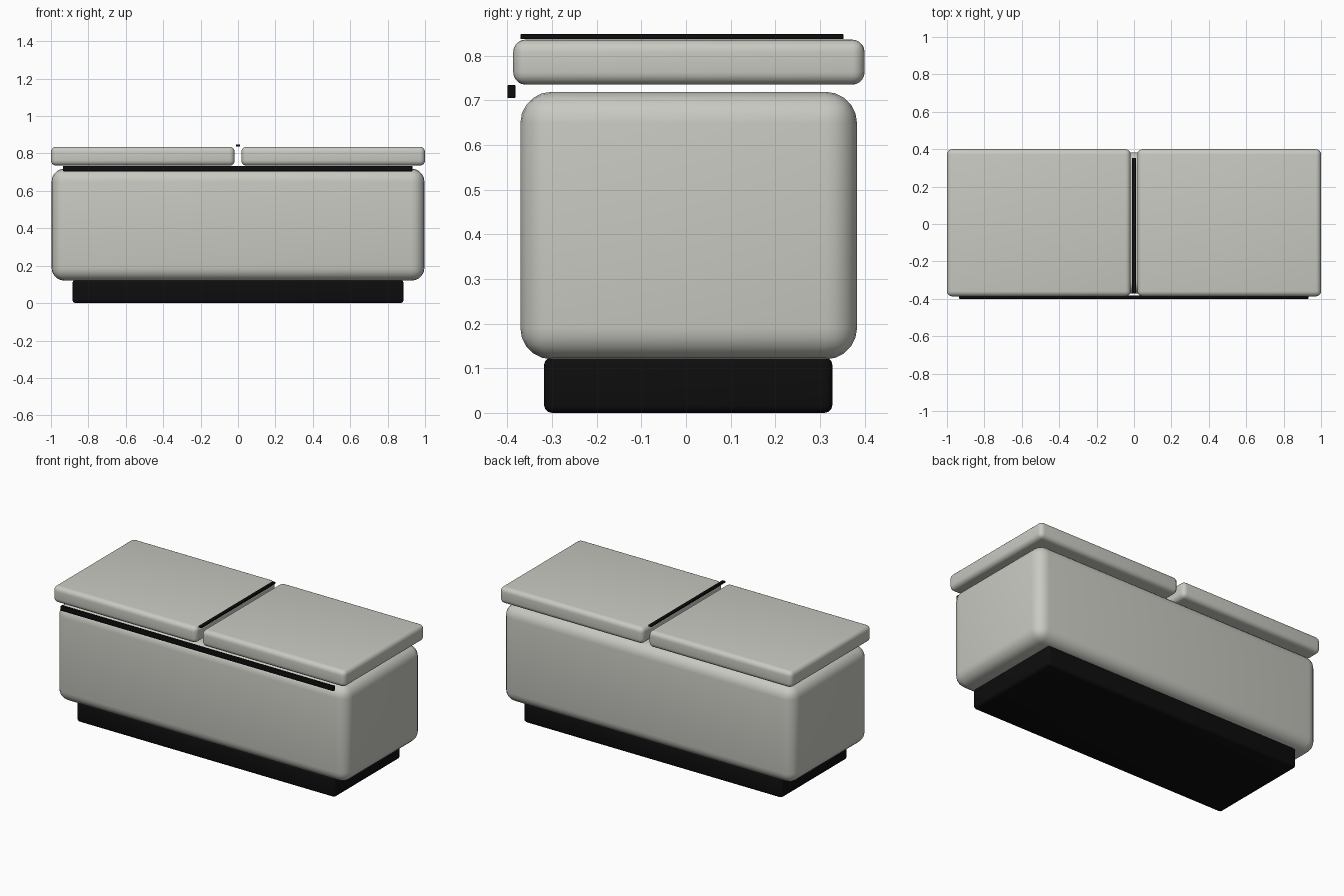
import bpy
import math

cube = bpy.data.objects.get("Cube")
if cube:
    bpy.data.objects.remove(cube, do_unlink=True)


def material(name, colour):
    mat = bpy.data.materials.new(name)
    mat.use_nodes = True
    mat.diffuse_color = colour
    bsdf = mat.node_tree.nodes["Principled BSDF"]
    bsdf.inputs["Base Color"].default_value = colour
    bsdf.inputs["Roughness"].default_value = 0.6
    return mat


def rounded_box(name, low, high, radius, segments, mat):
    """Bevelled box spanning two opposite corners."""
    centre = [(a + b) / 2 for a, b in zip(low, high)]
    bpy.ops.mesh.primitive_cube_add(size=1, location=centre)
    obj = bpy.context.object
    obj.name = name
    obj.scale = [b - a for a, b in zip(low, high)]
    bpy.ops.object.transform_apply(location=False, rotation=False, scale=True)
    bevel = obj.modifiers.new("Rounded edges", "BEVEL")
    bevel.width = radius
    bevel.segments = segments
    bpy.ops.object.modifier_apply(modifier=bevel.name)
    obj.data.materials.append(mat)
    bpy.ops.object.shade_smooth_by_angle(angle=math.radians(35))
    return obj


stone = material("warm light grey", (0.58, 0.585, 0.535, 1))
black = material("black", (0.004, 0.004, 0.004, 1))

# Recessed base and main chest
rounded_box("plinth", (-0.885, -0.318, 0), (0.885, 0.328, 0.125), 0.018, 3, black)
rounded_box("chest_body", (-0.997, -0.371, 0.12), (0.997, 0.383, 0.719), 0.07, 5, stone)

# Pair of lids
rounded_box("lid_right", (-1, -0.387, 0.735), (-0.018, 0.4, 0.836), 0.028, 5, stone)
rounded_box("lid_left", (0.018, -0.387, 0.735), (1, 0.4, 0.836), 0.028, 5, stone)

# Dark trim strips
rounded_box("front_strip", (-0.935, -0.4, 0.705), (0.932, -0.382, 0.734), 0.002, 2, black)
rounded_box("centre_strip", (-0.01, -0.371, 0.837), (0.01, 0.353, 0.848), 0.002, 2, black)
